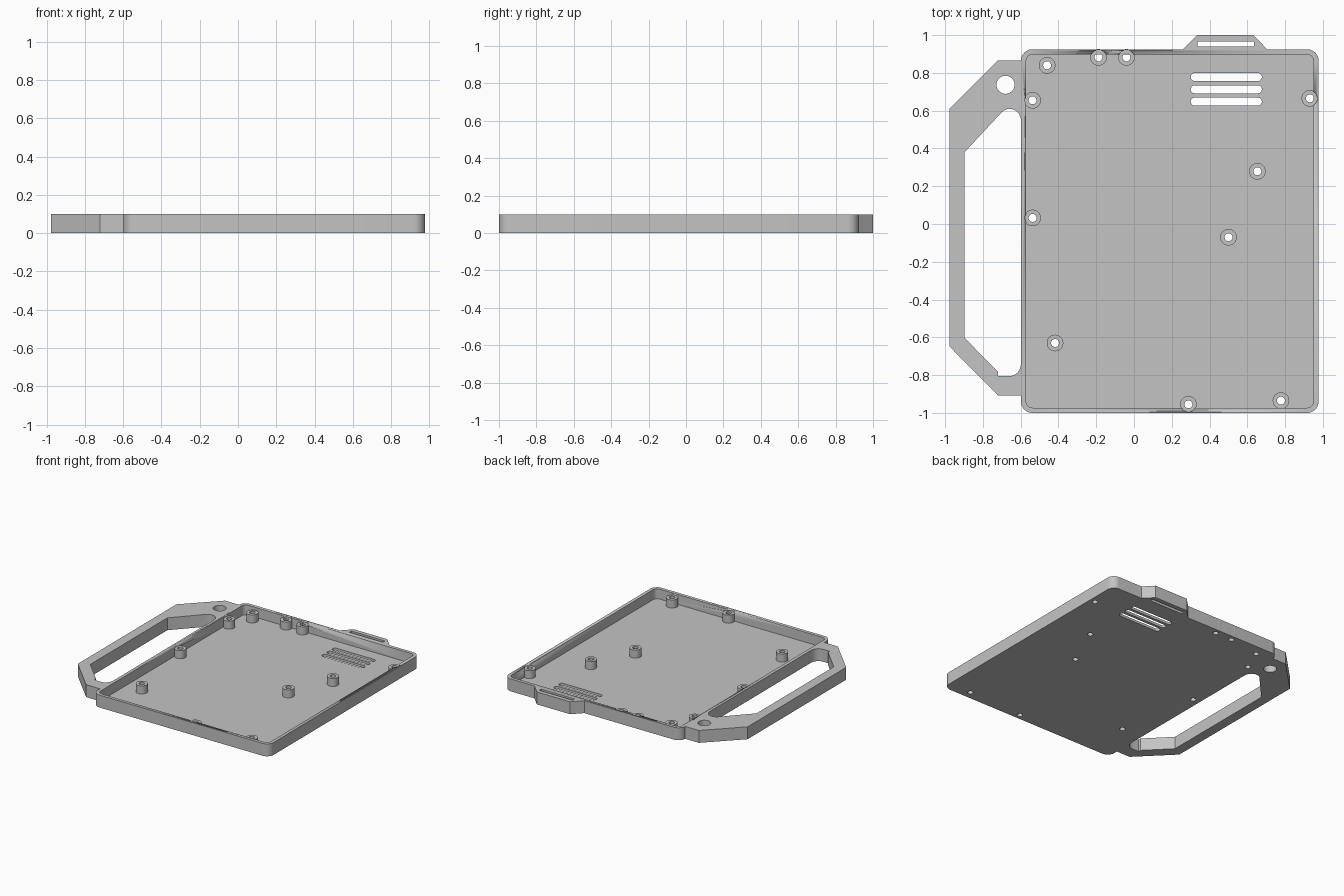
import bpy
import bmesh
from math import cos, sin, pi, radians

old = bpy.data.objects.get("Cube")
if old:
    bpy.data.objects.remove(old, do_unlink=True)

# One plain grey for the whole tray
grey = bpy.data.materials.new("plain_grey")
grey.use_nodes = True
colour = (0.55, 0.55, 0.55, 1)
grey.diffuse_color = colour
grey.node_tree.nodes["Principled BSDF"].inputs["Base Color"].default_value = colour

HEIGHT, FLOOR, BOSS_TOP = 0.1, 0.02, 0.085
LEFT, RIGHT, FRONT, BACK = -0.598, 0.977, -1.0, 0.925
WALL = 0.027


def arc(x, y, r, start, end, steps=10):
    angles = [radians(start + (end - start) * i / steps) for i in range(steps + 1)]
    return [(x + r * cos(a), y + r * sin(a)) for a in angles]


def circle(x, y, r):
    return arc(x, y, r, 0, 360, 32)[:-1]


def rounded(x0, x1, y0, y1, r):
    return (arc(x1 - r, y1 - r, r, 0, 90) + arc(x0 + r, y1 - r, r, 90, 180)
            + arc(x0 + r, y0 + r, r, 180, 270) + arc(x1 - r, y0 + r, r, 270, 360))


def slot(x0, x1, y, r):
    return arc(x1 - r, y, r, -90, 90) + arc(x0 + r, y, r, 90, 270)


def plate(name, loops, z0, z1):
    """Extrude an outline with holes between two heights."""
    curve = bpy.data.curves.new(name, "CURVE")
    curve.dimensions = "2D"
    curve.fill_mode = "BOTH"
    curve.extrude = (z1 - z0) / 2
    for loop in loops:
        spline = curve.splines.new("POLY")
        spline.points.add(len(loop) - 1)
        for point, (x, y) in zip(spline.points, loop):
            point.co = (x, y, 0, 1)
        spline.use_cyclic_u = True
    temp = bpy.data.objects.new(name + "_outline", curve)
    bpy.context.collection.objects.link(temp)
    graph = bpy.context.evaluated_depsgraph_get()
    mesh = bpy.data.meshes.new_from_object(temp.evaluated_get(graph))
    bpy.data.objects.remove(temp, do_unlink=True)
    bm = bmesh.new()
    bm.from_mesh(mesh)
    bmesh.ops.remove_doubles(bm, verts=bm.verts, dist=0.00005)
    bmesh.ops.translate(bm, verts=bm.verts, vec=(0, 0, (z0 + z1) / 2))
    bmesh.ops.recalc_face_normals(bm, faces=bm.faces)
    bm.to_mesh(mesh)
    bm.free()
    mesh.materials.clear()
    mesh.materials.append(grey)
    mesh.shade_smooth()
    mesh.set_sharp_from_angle(angle=radians(30))
    obj = bpy.data.objects.new(name, mesh)
    bpy.context.collection.objects.link(obj)
    return obj


bosses = [(-0.46, 0.84), (-0.537, 0.655), (-0.188, 0.882), (-0.04, 0.882),
          (0.931, 0.665), (0.653, 0.279), (0.5, -0.07), (-0.537, 0.032),
          (-0.418, -0.63), (0.288, -0.955), (0.778, -0.935)]
BOSS_R, HOLE_R = 0.044, 0.021

# Floor with screw holes and vent slots
outline = rounded(LEFT, RIGHT, FRONT, BACK, 0.06)
holes = [circle(x, y, HOLE_R) for x, y in bosses]
vents = [slot(0.3, 0.677, y, 0.021) for y in (0.778, 0.713, 0.648)]
plate("tray_floor", [outline] + holes + vents, 0, FLOOR)

# Rim wall
inner = rounded(LEFT + WALL, RIGHT - WALL, FRONT + WALL, BACK - WALL, 0.035)
wall = plate("rim_wall", [outline, inner], FLOOR, HEIGHT)

# Screw bosses, with the rim relieved where they meet it
for i, (x, y) in enumerate(bosses, 1):
    plate(f"screw_boss_{i}", [circle(x, y, BOSS_R), circle(x, y, HOLE_R)],
          FLOOR, BOSS_TOP)
    gap = min(x - LEFT, RIGHT - x, y - FRONT, BACK - y)
    if gap < BOSS_R + WALL:
        cutter = plate(f"rim_cutter_{i}", [circle(x, y, 0.04)],
                       BOSS_TOP - 0.001, HEIGHT + 0.02)
        cutter.hide_render = True
        cutter.hide_viewport = True
        cut = wall.modifiers.new(f"relief_{i}", "BOOLEAN")
        cut.operation = "DIFFERENCE"
        cut.solver = "EXACT"
        cut.object = cutter

# Carrying handle with a hanging hole
grip = [(LEFT, 0.866), (-0.722, 0.866), (-0.977, 0.61), (-0.977, -0.648),
        (-0.72, -0.908), (LEFT, -0.908)]
grip += arc(LEFT - 0.062, -0.745, 0.06, 0, -90)
grip += [(-0.72, -0.805), (-0.72, -0.783), (-0.897, -0.603), (-0.897, 0.38)]
grip += arc(LEFT - 0.06, 0.552, 0.058, 135, 0)
grip[6] = (LEFT, -0.745)
grip[-1] = (LEFT, 0.552)
plate("handle", [grip, circle(-0.68, 0.737, 0.048)], 0, HEIGHT)

# Strap tab on the back edge
tab = [(0.26, BACK), (0.705, BACK), (0.632, 1.0), (0.335, 1.0)]
plate("strap_tab", [tab, rounded(0.335, 0.635, 0.94, 0.966, 0.005)], 0, HEIGHT)
